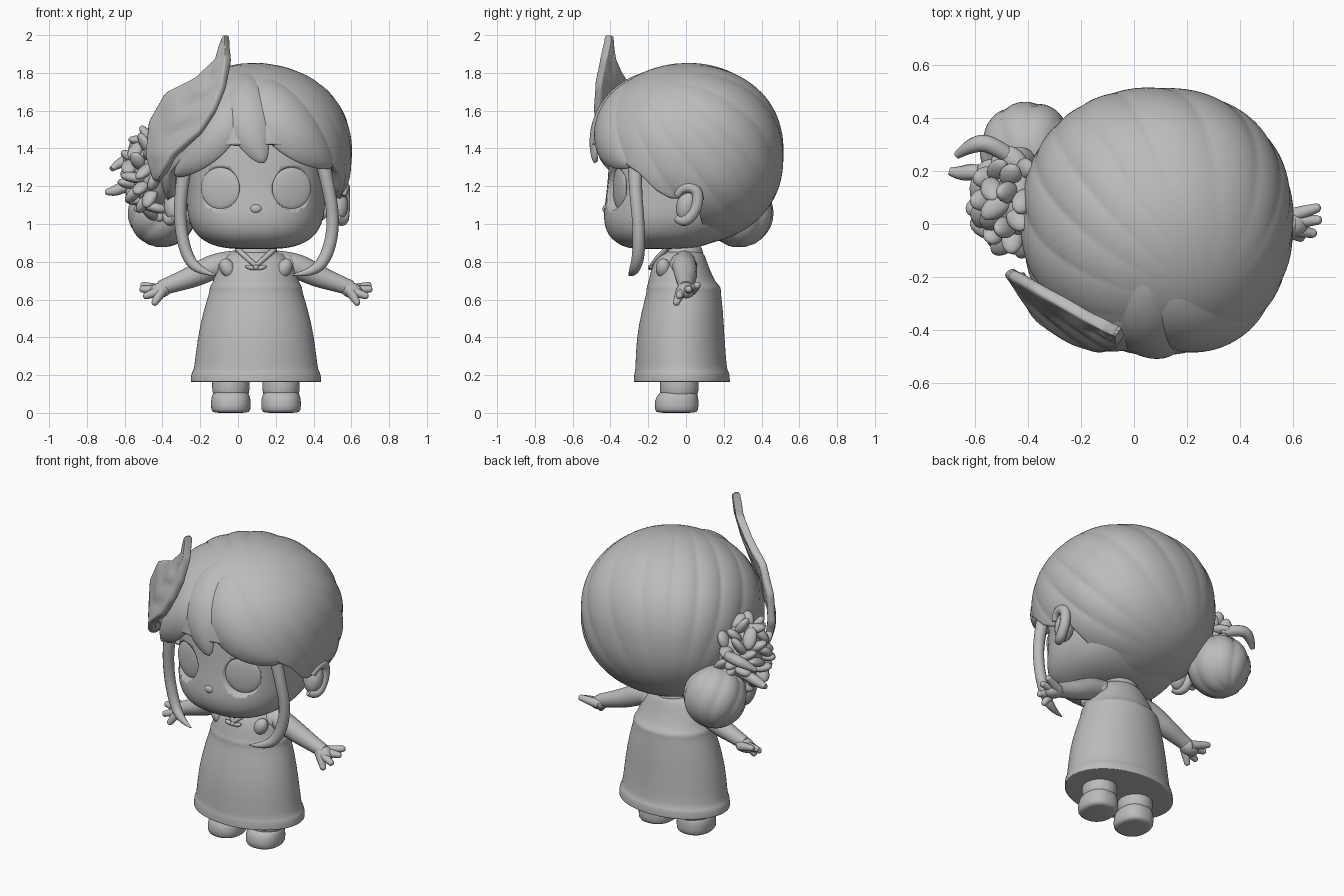
import bpy, bmesh, math, random
from mathutils import Vector, Matrix

random.seed(4)
if "Cube" in bpy.data.objects:
    bpy.data.objects.remove(bpy.data.objects["Cube"])

clay = bpy.data.materials.new("clay_grey")
clay.use_nodes = True
GREY = (0.5, 0.5, 0.5, 1)
clay.diffuse_color = GREY
for node in clay.node_tree.nodes:
    if node.type == 'BSDF_PRINCIPLED':
        node.inputs["Base Color"].default_value = GREY

MID = 0.095                      # x of the body's own mirror plane
HC, HR, HN = Vector((0.087, 0.01, 1.37)), Vector((0.517, 0.508, 0.483)), 2.2   # hair dome


def finish(name, bm, subsurf=0, thick=0, offset=0.0):
    me = bpy.data.meshes.new(name)
    bm.to_mesh(me)
    bm.free()
    for p in me.polygons:
        p.use_smooth = True
    ob = bpy.data.objects.new(name, me)
    bpy.context.collection.objects.link(ob)
    me.materials.append(clay)
    if thick:
        m = ob.modifiers.new("thickness", 'SOLIDIFY')
        m.thickness, m.offset = thick, offset
    if subsurf:
        ob.modifiers.new("smooth", 'SUBSURF').levels = subsurf
        ob.modifiers["smooth"].render_levels = subsurf
    return ob


def grid(name, fn, nu, nv, **kw):
    """Surface through fn(u, v), u and v from 0 to 1."""
    bm = bmesh.new()
    vs = [[bm.verts.new(fn(i / nu, j / nv)) for j in range(nv + 1)] for i in range(nu + 1)]
    for i in range(nu):
        for j in range(nv):
            bm.faces.new((vs[i][j], vs[i + 1][j], vs[i + 1][j + 1], vs[i][j + 1]))
    bmesh.ops.remove_doubles(bm, verts=bm.verts, dist=0.0004)
    return finish(name, bm, **kw)


def sample(pts, t):
    """Linear reading of a list of tuples at t from 0 to 1."""
    f = min(max(t, 0), 1) * (len(pts) - 1)
    i = min(int(f), len(pts) - 2)
    return Vector(pts[i]).lerp(Vector(pts[i + 1]), f - i)


def power(c, n):
    return math.copysign(abs(c) ** (2 / n), c)


def rings(name, rows, cx=MID, n=2.0, seg=32, subsurf=1):
    """Closed body from (z, half width, centre y, half depth) rows, bottom to top."""
    rows = rows[::-1]
    ends = [(rows[0][0], 0, rows[0][2], 0)] + rows + [(rows[-1][0], 0, rows[-1][2], 0)]

    def fn(u, v):
        z, rx, cy, ry = ends[round(u * (len(ends) - 1))]
        a = 2 * math.pi * (v % 1)
        return (cx + rx * power(math.sin(a), n), cy - ry * power(math.cos(a), n), z)
    return grid(name, fn, len(ends) - 1, seg, subsurf=subsurf)


def balls(name, items, seg=16):
    """Ellipsoids given as (centre, radii, direction of the z radius)."""
    bm = bmesh.new()
    for loc, rad, d in items:
        rot = Vector(d).to_track_quat('Z', 'Y').to_matrix().to_4x4()
        mat = Matrix.Translation(loc) @ rot @ Matrix.Diagonal((*rad, 1))
        bmesh.ops.create_uvsphere(bm, u_segments=seg, v_segments=seg * 3 // 4, radius=1, matrix=mat)
    return finish(name, bm)


def tube(name, pts):
    """Smooth tapered tube through (x, y, z, radius) points."""
    cu = bpy.data.curves.new(name, 'CURVE')
    cu.dimensions, cu.bevel_depth, cu.bevel_resolution, cu.use_fill_caps = '3D', 1, 4, True
    sp = cu.splines.new('NURBS')
    sp.points.add(len(pts) - 1)
    for p, (x, y, z, r) in zip(sp.points, pts):
        p.co, p.radius = (x, y, z, 1), r
    sp.use_endpoint_u, sp.order_u, sp.resolution_u = True, 3, 8
    ob = bpy.data.objects.new(name, cu)
    bpy.context.collection.objects.link(ob)
    cu.materials.append(clay)
    bpy.ops.object.select_all(action='DESELECT')
    ob.select_set(True)
    bpy.context.view_layer.objects.active = ob
    bpy.ops.object.convert(target='MESH')


# Head with two recessed eye sockets
head = rings("head", [(.868, .14, -.14, .15), (.885, .23, -.12, .225), (.93, .31, -.1, .31),
                      (1.0, .352, -.068, .368), (1.07, .367, -.05, .387), (1.2, .37, -.03, .387),
                      (1.35, .385, -.01, .4), (1.5, .38, 0, .39), (1.7, .25, 0, .25)], n=2.4, subsurf=2)
for side, s in (("right", -1), ("left", 1)):
    out = Vector((s * .3, -.95, 0)).normalized()
    centre = Vector((MID + s * .188, -.35, 1.19))
    bm = bmesh.new()
    turn = out.to_track_quat('Z', 'Y').to_matrix().to_4x4()
    bmesh.ops.create_cone(bm, cap_ends=True, segments=40, radius1=.108, radius2=.138, depth=.12,
                          matrix=Matrix.Translation(centre + out * .06) @ turn)
    cutter = finish("socket_cutter", bm)
    cutter.hide_render = True
    cut = head.modifiers.new("socket", 'BOOLEAN')
    cut.object, cut.operation, cut.solver = cutter, 'DIFFERENCE', 'EXACT'
    bpy.context.view_layer.objects.active = head
    for mod in list(head.modifiers):
        bpy.ops.object.modifier_apply(modifier=mod.name)
    bpy.data.objects.remove(cutter)
    balls(side + "_eye", [(centre, (.108, .112, .02), out)], 32)
    # Ear with a raised rim
    ex = MID + s * .43
    balls(side + "_ear", [((ex, .005, 1.1), (.058, .055, .09), (0, .25, 1))])
    tube(side + "_ear_rim", [(ex + s * .03, -.045, 1.15, .018), (ex + s * .04, -.025, 1.2, .026),
                             (ex + s * .04, .065, 1.185, .03), (ex + s * .04, .06, 1.08, .03),
                             (ex + s * .03, -.01, 1.0, .03), (ex, -.045, 1.03, .022)])
balls("nose", [((MID, -.42, 1.08), (.034, .022, .026), (0, 0, 1))])

# Hair dome: hairline height by azimuth from the front; strands run to the bun
hairline = [(0, 1.42), (12, 1.42), (25, 1.41), (45, 1.35), (60, 1.27), (70, 1.18), (78, 1.14), (88, 1.13),
            (95, 1.11), (101, 1.03), (108, .95), (116, .91), (128, .892), (180, .89)]
bun_axis = Vector((-.25, .42, -.55)).normalized()
side_axis = bun_axis.orthogonal().normalized()
third_axis = bun_axis.cross(side_axis)


def strands(d, count):
    phi = math.atan2(d.dot(side_axis), d.dot(third_axis))
    fade = (1 - min(1, abs(d.dot(bun_axis))) ** 2) ** 1.5
    return (abs(math.sin(count * phi + .8 * math.sin(3 * phi))) ** .6 - 1) * fade


def hair_point(u, v):
    a = 2 * math.pi * (v % 1)
    deg = min(math.degrees(a), 360 - math.degrees(a))
    for (a0, z0), (a1, z1) in zip(hairline, hairline[1:]):
        if a0 <= deg <= a1:
            zh = z0 + (z1 - z0) * (deg - a0) / (a1 - a0)
    t = u * math.acos(max(-1, (zh - HC.z) / HR.z))
    d = Vector((math.sin(t) * math.sin(a), -math.sin(t) * math.cos(a), math.cos(t)))
    r = sum(abs(c) ** HN for c in d) ** (-1 / HN)
    r = 1 + (r - 1) * math.sin(t) + .02 * strands(d, 9)
    return HC + d * r * HR


grid("hair_dome", hair_point, 72, 200, thick=.05, offset=-1.0)


def hair_y(x, z):
    k = 1 - abs((x - HC.x) / HR.x) ** HN - abs((z - HC.z) / HR.z) ** HN
    return HC.y - HR.y * max(.01, k) ** (1 / HN)


# Fringe locks swelling out of the dome
def lock(name, a, b, c, width):
    a, b, c = Vector(a), Vector(b), Vector(c)

    def fn(u, v):
        p = a * (1 - u) ** 2 + b * 2 * u * (1 - u) + c * u * u
        t = ((b - a) * (1 - u) + (c - b) * u).normalized()
        w = width * math.sin(math.pi * (.06 + .94 * u)) ** .65
        q = p + Vector((-t.y, t.x)) * w * (2 * v - 1)
        bulge = (1 - (2 * v - 1) ** 2) * math.sin(math.pi * u) ** .5
        surface = Vector((q.x, hair_y(q.x, q.y), q.y))
        return surface.lerp(HC, .065 - .075 * bulge - .02 * u)
    grid(name, fn, 24, 12, thick=.022, subsurf=1)


lock("fringe_lock_left", (.12, 1.8), (.23, 1.53), (.52, 1.3), .15)
lock("fringe_lock_right", (-.04, 1.72), (-.06, 1.48), (-.35, 1.25), .105)
lock("fringe_lock_middle", (.05, 1.83), (.0, 1.6), (.14, 1.32), .12)

# Long thin strands beside the face
tube("right_side_strand", [(-.27, -.27, 1.36, .04), (-.3, -.27, 1.2, .034), (-.31, -.25, 1.0, .032),
                           (-.27, -.25, .82, .032), (-.2, -.28, .75, .024), (-.12, -.3, .73, .004)])
tube("left_side_strand", [(.44, -.27, 1.36, .04), (.48, -.27, 1.2, .034), (.51, -.25, 1.0, .032),
                          (.47, -.25, .82, .034), (.39, -.28, .74, .026), (.29, -.3, .73, .004)])


# Bun with wound strands
def bun_point(u, v):
    t, a = math.pi * u, 2 * math.pi * (v % 1)
    d = Vector((math.sin(t) * math.sin(a), -math.sin(t) * math.cos(a), math.cos(t)))
    r = .184 * (1 + .06 * (abs(math.sin(4 * a + 2.2 * t)) ** .5 - 1) * math.sin(t))
    tilt = Vector((.3, -.3, .9)).to_track_quat('Z', 'Y')
    return Vector((-.4, .28, 1.06)) + tilt @ (d * r)


grid("hair_bun", bun_point, 32, 80)

# Flower: a core covered by layered petals
core = Vector((-.445, .085, 1.27))
petals = [(core, (.12, .16, .19), (0, 0, 1))]
for i in range(60):
    h = 1 - 2 * (i + .5) / 60
    a = i * 2.39996
    d = Vector((math.cos(a) * math.sqrt(1 - h * h), math.sin(a) * math.sqrt(1 - h * h), h))
    if d.x > .25:
        continue
    spot = core + Vector((d.x * .14, d.y * .165, d.z * .2))
    lean = d * .6 + Vector([random.uniform(-.7, .7) for _ in range(3)])
    petals.append((spot, (.042, .028, random.uniform(.055, .075)), lean))
balls("flower_petals", petals, 12)
tube("upper_curled_petal", [(-.45, .24, 1.32, .03), (-.54, .31, 1.35, .034), (-.62, .3, 1.33, .03), (-.67, .26, 1.29, .014)])
tube("outer_curled_petal", [(-.52, .18, 1.2, .028), (-.6, .2, 1.2, .032), (-.66, .19, 1.17, .028), (-.7, .2, 1.17, .014)])

# Leaf ornament rising over the brow
left_edge = [(-.43, 1.23), (-.478, 1.37), (-.465, 1.54), (-.38, 1.69), (-.21, 1.775), (-.11, 1.87), (-.07, 2.0)]
right_edge = [(-.41, 1.23), (-.34, 1.36), (-.2, 1.48), (-.12, 1.6), (-.07, 1.73), (-.05, 1.87), (-.06, 2.0)]


def leaf_point(u, v):
    p = sample(left_edge, u).lerp(sample(right_edge, u), v)
    cup = .42 * (.12 + .88 * v) * math.sqrt(u) * (1 - u) ** 1.5
    veins = .008 * math.sin(30 * u - 10 * abs(v - .5)) * math.sin(math.pi * v) * math.sin(math.pi * u)
    return (p.x, -.41 + .6 * (-.06 - p.x) - cup + veins, p.y)


grid("leaf_ornament", leaf_point, 36, 12, thick=.045, subsurf=1)

# Dress with hem band, yoke ridge and collar
rings("neck", [(.78, .085, -.02, .085), (.92, .085, -.02, .085)])
rings("dress", [(.164, .33, -.022, .24), (.164, .346, -.022, .255), (.166, .346, -.022, .255),
                (.205, .344, -.022, .253), (.222, .336, -.023, .248), (.228, .328, -.026, .242),
                (.4, .31, -.03, .234), (.55, .276, -.018, .214), (.645, .244, -.012, .195),
                (.655, .247, -.012, .198), (.675, .241, -.014, .192), (.685, .23, -.02, .18),
                (.77, .205, -.032, .152), (.83, .165, -.025, .127), (.86, .115, -.02, .105)], seg=48)
rings("collar", [(.83, .115, -.02, .11), (.84, .12, -.02, .112), (.875, .108, -.02, .105), (.885, .095, -.02, .095)])
for s in (-1, 1):
    tube("collar_edge", [(MID, -.18, .78, .012), (MID + s * .05, -.155, .82, .016), (MID + s * .1, -.1, .87, .014)])
    balls("bodice_ruffle", [((MID + s * .15, -.12, .765), (.04, .04, .055), (s * .5, 0, 1)),
                            ((MID + s * .03, -.185, .77), (.012, .012, .028), (1, 0, s * .3))])
balls("knot_button", [((MID, -.188, .77), (.014, .014, .014), (0, 0, 1))])

# Arms, hands, legs and shoes
finger_tips = [(.69, .06, .675), (.695, .015, .655), (.675, -.035, .62), (.63, -.05, .585)]
for side, s in (("right", -1), ("left", 1)):
    def at(x, y, z, *r):
        return (MID + s * (x - MID), y, z, *r)
    tube(side + "_arm", [at(.2, -.01, .8, .06), at(.3, -.01, .785, .068), at(.42, 0, .725, .06),
                         at(.53, 0, .685, .046), at(.6, 0, .66, .04)])
    balls(side + "_sleeve", [(at(.25, -.015, .775), (.075, .07, .075), (s * .5, 0, 1))])
    balls(side + "_palm", [(at(.6, 0, .65), (.05, .042, .062), (s, 0, -.3))])
    for i, tip in enumerate(finger_tips):
        root = Vector((.59, tip[1] * .5, .65))
        tube(f"{side}_finger_{i + 1}", [at(*root, .028), at(*root.lerp(Vector(tip), .6), .024), at(*tip, .018)])
        balls(f"{side}_fingertip_{i + 1}", [(at(*tip), (.0185, .0185, .0185), (0, 0, 1))], 10)
    x = MID + s * .133
    rings(side + "_shoe", [(0, .09, -.05, .1), (.01, .106, -.05, .117), (.07, .106, -.05, .117),
                           (.1, .098, -.042, .104), (.115, .08, -.04, .09)], cx=x, n=2.3)
    rings(side + "_leg", [(.07, .09, -.038, .095), (.12, .1, -.036, .104), (.17, .1, -.036, .104),
                          (.23, .09, -.035, .095)], cx=x)
